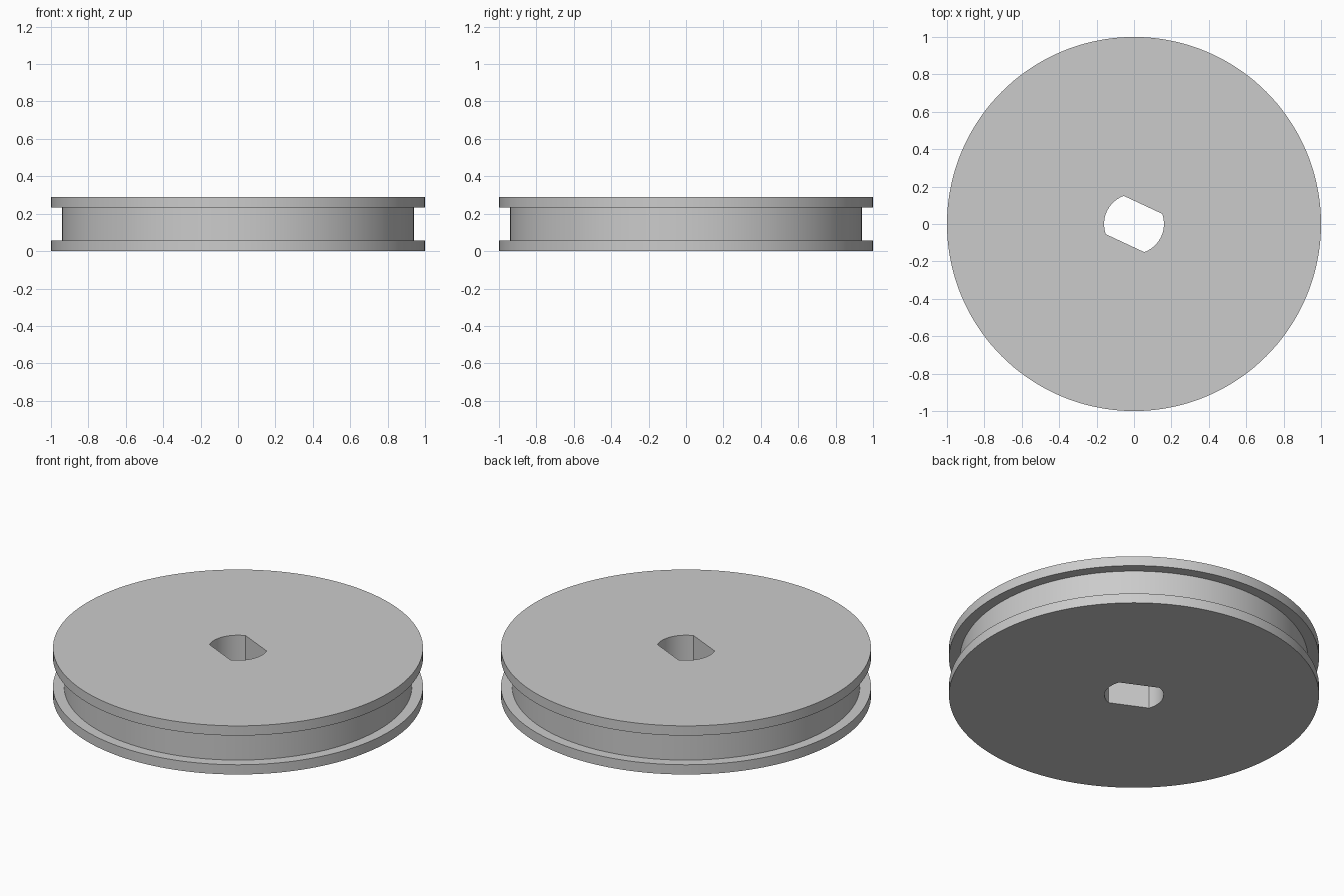
import bpy, bmesh
from math import sin, cos, pi, radians

cube = bpy.data.objects.get("Cube")
if cube:
    bpy.data.objects.remove(cube, do_unlink=True)

SEGMENTS = 144
HEIGHT, FLANGE = 0.29, 0.058
OUTER, GROOVE, BORE = 1.0, 0.94, 0.16
FLAT = BORE * cos(pi / 4)        # distance of the shaft flats from the axis
FLAT_ANGLE = radians(65)         # direction the flats face


def bore_radius(a):
    """Round bore cut by two parallel flats."""
    return min(BORE, FLAT / max(abs(cos(a - FLAT_ANGLE)), 1e-6))


# Closed section of the wheel; radius None follows the bore outline
section = [
    (None, 0), (OUTER, 0), (OUTER, FLANGE), (GROOVE, FLANGE),
    (GROOVE, HEIGHT - FLANGE), (OUTER, HEIGHT - FLANGE),
    (OUTER, HEIGHT), (None, HEIGHT),
]

# Revolve the section into rings and bridge them
bm = bmesh.new()
rings = []
for radius, z in section:
    ring = []
    for i in range(SEGMENTS):
        a = 2 * pi * i / SEGMENTS
        r = bore_radius(a) if radius is None else radius
        ring.append(bm.verts.new((r * cos(a), r * sin(a), z)))
    rings.append(ring)
for k, low in enumerate(rings):
    high = rings[(k + 1) % len(rings)]
    for i in range(SEGMENTS):
        j = (i + 1) % SEGMENTS
        bm.faces.new((low[i], low[j], high[j], high[i]))
bmesh.ops.recalc_face_normals(bm, faces=bm.faces)

mesh = bpy.data.meshes.new("grooved_wheel")
bm.to_mesh(mesh)
bm.free()
wheel = bpy.data.objects.new("grooved_wheel", mesh)
bpy.context.collection.objects.link(wheel)

# Plain grey material
grey = bpy.data.materials.new("light_grey")
grey.use_nodes = True
colour = (0.6, 0.6, 0.6, 1)
grey.diffuse_color = colour
for node in grey.node_tree.nodes:
    if node.type == "BSDF_PRINCIPLED":
        node.inputs["Base Color"].default_value = colour
mesh.materials.append(grey)

# Smooth round walls, sharp rims
bpy.ops.object.select_all(action="DESELECT")
wheel.select_set(True)
bpy.context.view_layer.objects.active = wheel
bpy.ops.object.shade_smooth_by_angle(angle=radians(30))
